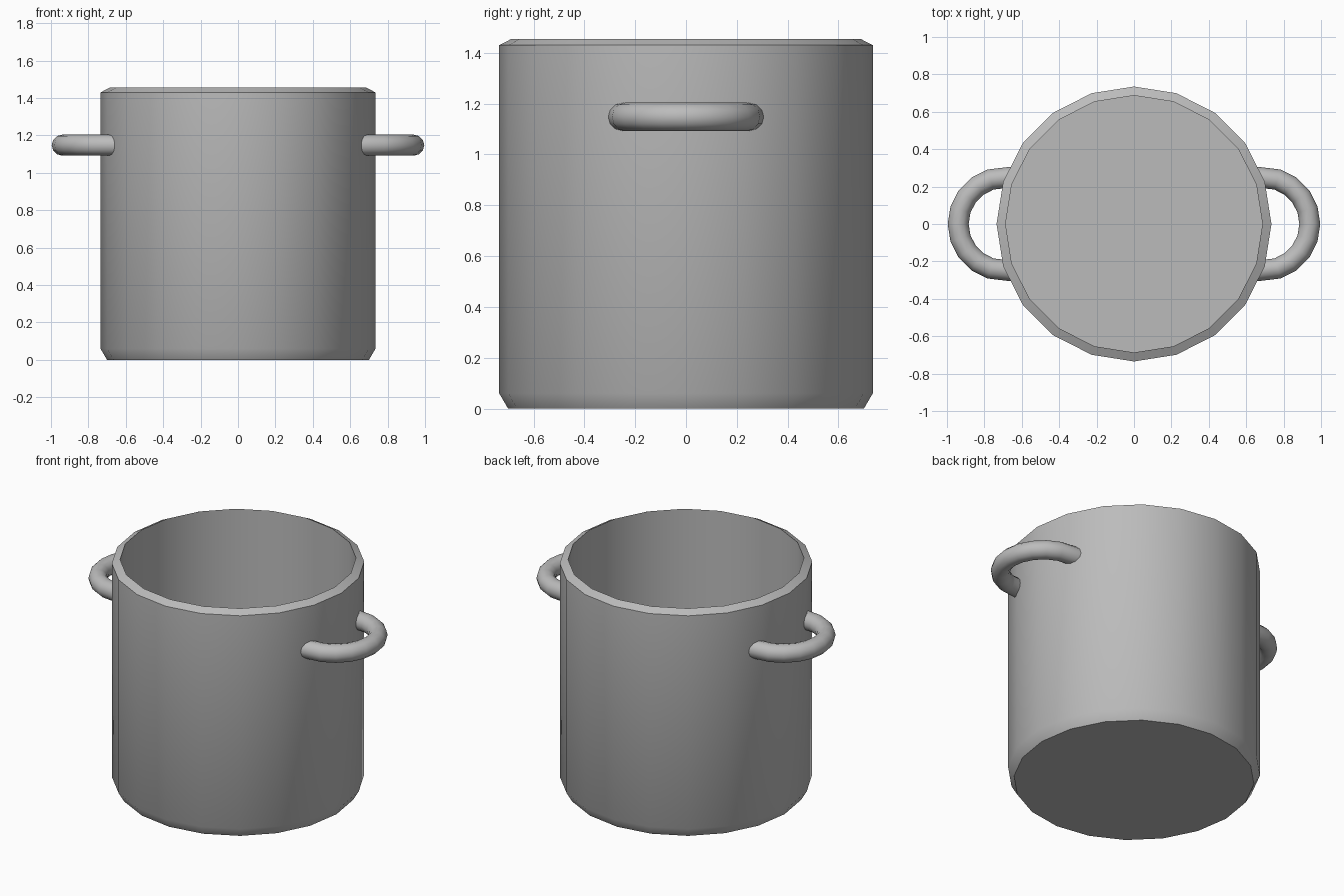
import bpy
import bmesh
import math
from mathutils import Vector

cube = bpy.data.objects.get("Cube")
if cube:
    bpy.data.objects.remove(cube, do_unlink=True)

SIDES = 20

# Single metal colour
steel = bpy.data.materials.new("grey_steel")
steel.use_nodes = True
colour = (0.5, 0.5, 0.5, 1)
steel.diffuse_color = colour
steel.node_tree.nodes["Principled BSDF"].inputs["Base Color"].default_value = colour


def finish(name, bm, angle):
    bmesh.ops.remove_doubles(bm, verts=bm.verts, dist=1e-4)
    bmesh.ops.recalc_face_normals(bm, faces=bm.faces)
    mesh = bpy.data.meshes.new(name)
    bm.to_mesh(mesh)
    bm.free()
    mesh.materials.append(steel)
    obj = bpy.data.objects.new(name, mesh)
    bpy.context.collection.objects.link(obj)
    bpy.ops.object.select_all(action="DESELECT")
    obj.select_set(True)
    bpy.context.view_layer.objects.active = obj
    bpy.ops.object.shade_smooth_by_angle(angle=math.radians(angle))
    return obj


# Pot body: lathed profile from outer base, over the sloped rim, to inner floor
profile = [(0, 0), (0.70, 0), (0.735, 0.06), (0.735, 1.43),
           (0.687, 1.455), (0.687, 0.05), (0, 0.05)]
bm = bmesh.new()
verts = [bm.verts.new((r, 0, z)) for r, z in profile]
edges = [bm.edges.new(pair) for pair in zip(verts, verts[1:])]
bmesh.ops.spin(bm, geom=verts + edges, cent=(0, 0, 0), axis=(0, 0, 1),
               angle=math.tau, steps=SIDES)
finish("pot_body", bm, 35)


# Handles: half rings whose closed ends sit inside the wall
def handle(name, turn):
    centre, ring, tube = 0.69, 0.25, 0.056
    bm = bmesh.new()
    section = []
    for i in range(12):
        a = math.tau * i / 12
        section.append(bm.verts.new((centre, -ring + tube * math.cos(a),
                                     1.148 + tube * math.sin(a))))
    cap = bm.faces.new(section)
    bmesh.ops.spin(bm, geom=[cap], cent=(centre, 0, 0), axis=(0, 0, 1),
                   angle=math.pi, steps=SIDES // 2)
    # Push both ends slightly into the wall
    for v in bm.verts:
        if abs(v.co.x - centre) < 1e-4:
            v.co += Vector((-0.03, 0, 0))
    obj = finish(name, bm, 50)
    obj.rotation_euler.z = turn


handle("left_handle", 0)
handle("right_handle", math.pi)
